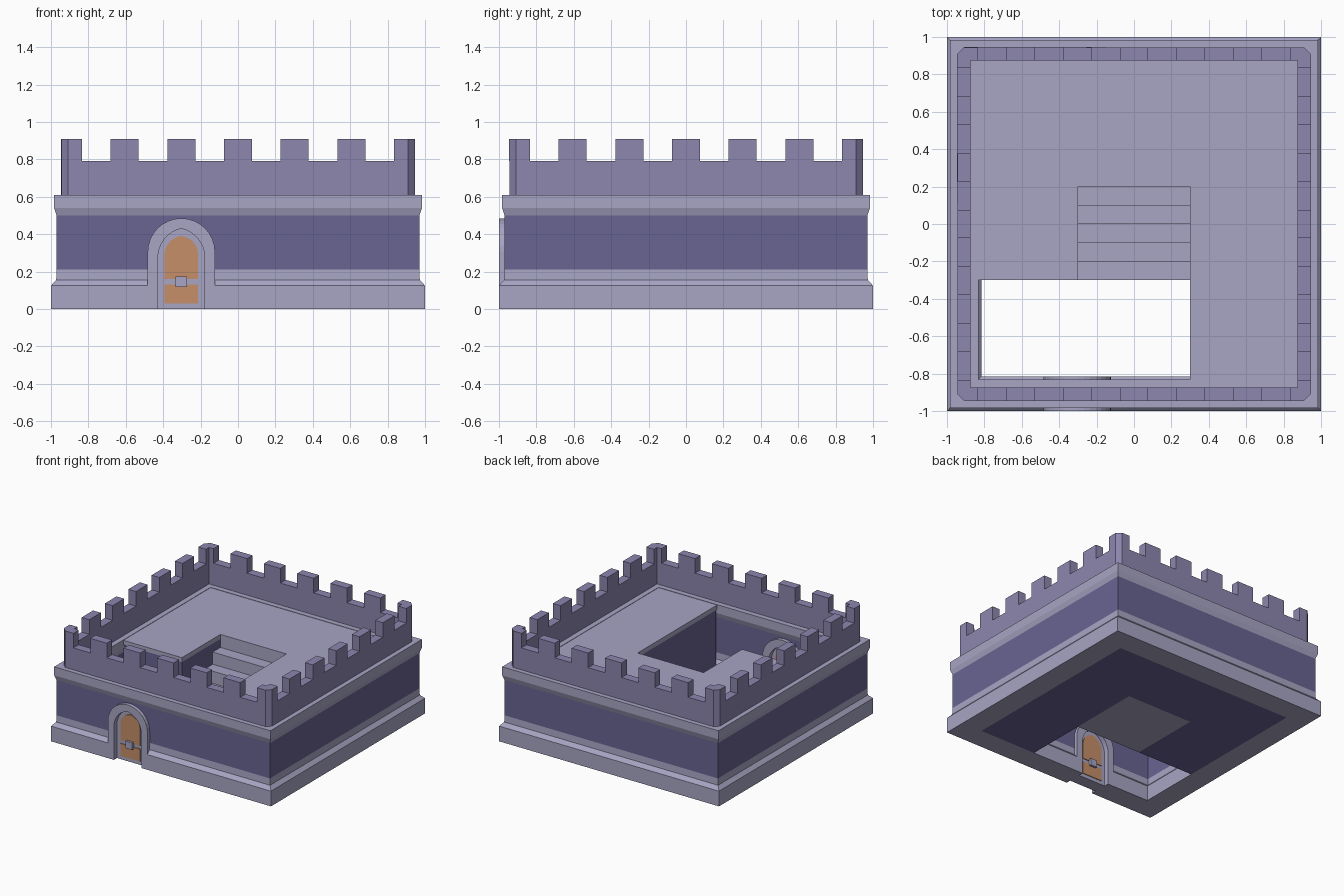
import bpy
import bmesh
import math
from mathutils import Matrix

cube = bpy.data.objects.get("Cube")
if cube:
    bpy.data.objects.remove(cube, do_unlink=True)


def material(name, rgb):
    m = bpy.data.materials.new(name)
    m.use_nodes = True
    lin = [((c / 255 + 0.055) / 1.055) ** 2.4 for c in rgb]
    m.diffuse_color = (*lin, 1)
    m.node_tree.nodes["Principled BSDF"].inputs["Base Color"].default_value = (*lin, 1)
    return m


STONE = material("pale stone", (168, 165, 196))
WALL = material("dark wall", (105, 100, 146))
PARAPET = material("violet stone", (141, 134, 175))
WOOD = material("door wood", (197, 143, 104))


def finish(name, bm, *mats):
    bmesh.ops.recalc_face_normals(bm, faces=bm.faces)
    mesh = bpy.data.meshes.new(name)
    bm.to_mesh(mesh)
    bm.free()
    for m in mats:
        mesh.materials.append(m)
    ob = bpy.data.objects.new(name, mesh)
    bpy.context.collection.objects.link(ob)
    return ob


def add_prism(bm, pts, lo, hi, axis="z"):
    """Extrude a 2D outline along an axis."""
    place = {"x": lambda a, b, d: (d, a, b),
             "y": lambda a, b, d: (a, d, b),
             "z": lambda a, b, d: (a, b, d)}[axis]
    low = [bm.verts.new(place(a, b, lo)) for a, b in pts]
    high = [bm.verts.new(place(a, b, hi)) for a, b in pts]
    bm.faces.new(low)
    bm.faces.new(high)
    for i in range(len(pts)):
        j = (i + 1) % len(pts)
        bm.faces.new((low[i], low[j], high[j], high[i]))
    return low + high


def prism(name, pts, lo, hi, axis, mat):
    bm = bmesh.new()
    add_prism(bm, pts, lo, hi, axis)
    return finish(name, bm, mat)


def rect(a0, a1, b0, b1):
    return [(a0, b0), (a1, b0), (a1, b1), (a0, b1)]


DOOR_X = -0.303
MID = 0.9075          # centre line of the outer wall


def arch(half, bottom, spring, top, steps=8):
    """Round or pointed arch outline, from right foot to left foot."""
    h = top - spring
    radius = (h * h + half * half) / (2 * half)
    end = math.atan2(h, radius - (radius - half) - half + (radius - half))
    if abs(h - half) < 1e-6:
        end = math.pi / 2
    side = [(half - radius + radius * math.cos(end * i / steps),
             spring + radius * math.sin(end * i / steps)) for i in range(steps + 1)]
    side[-1] = (0, top)
    right = [(half, bottom)] + side
    left = [(-x, z) for x, z in reversed(right[:-1])]
    return [(DOOR_X + x, z) for x, z in right + left]


# Outer wall: moulded profile swept round the square
outer = [(1, 0), (1, 0.125), (0.972, 0.155), (0.97, 0.21),
         (0.97, 0.5), (0.983, 0.54), (0.983, 0.61)]
profile = outer + [(2 * MID - r, z) for r, z in reversed(outer)]
bm = bmesh.new()
loops = [[bm.verts.new((sx * r, sy * r, z)) for r, z in profile]
         for sx, sy in ((-1, -1), (1, -1), (1, 1), (-1, 1))]
for k in range(4):
    a, b = loops[k], loops[(k + 1) % 4]
    for i in range(len(profile)):
        j = (i + 1) % len(profile)
        f = bm.faces.new((a[i], a[j], b[j], b[i]))
        f.material_index = int(0.25 < f.calc_center_median().z < 0.45)
outer_wall = finish("outer_wall", bm, STONE, WALL)

# Doorway cut through the wall
cutter = prism("doorway_cutter", arch(0.18, -0.1, 0.305, 0.485), -1.1, -0.7, "y", STONE)
cutter.hide_render = True
mod = outer_wall.modifiers.new("doorway", "BOOLEAN")
mod.operation = "DIFFERENCE"
mod.solver = "EXACT"
mod.object = cutter
bpy.context.view_layer.objects.active = outer_wall
bpy.ops.object.modifier_apply(modifier=mod.name)
bpy.data.objects.remove(cutter, do_unlink=True)

# Door surround: strip between the round and the pointed arch
bm = bmesh.new()
rings = []
for y in (-1, 2 * -MID + 1):
    for line in (arch(0.18, 0, 0.305, 0.485), arch(0.125, 0, 0.275, 0.43)):
        rings.append([bm.verts.new((x, y, z)) for x, z in line])
cycle = [rings[0], rings[1], rings[3], rings[2]]
for a, b in zip(cycle, cycle[1:] + cycle[:1]):
    for i in range(len(a) - 1):
        bm.faces.new((a[i], a[i + 1], b[i + 1], b[i]))
for i in (0, -1):
    bm.faces.new([r[i] for r in cycle])
finish("door_surround", bm, STONE)

# Door slab, with wood panels and a latch on both sides
DEPTH = 0.0525
prism("door_slab", arch(0.125, 0, 0.275, 0.43), -MID - DEPTH, -MID + DEPTH, "y", STONE)
for side, s in (("outer", -1), ("inner", 1)):
    def layer(name, pts, thick, mat):
        y = -MID + s * DEPTH
        prism(side + name, pts, y, y + s * thick, "y", mat)
    layer("_upper_panel", arch(0.09, 0.16, 0.29, 0.39), 0.006, WOOD)
    layer("_lower_panel", rect(DOOR_X - 0.09, DOOR_X + 0.09, 0.03, 0.132), 0.006, WOOD)
    layer("_latch", rect(DOOR_X - 0.03, DOOR_X + 0.03, 0.117, 0.175), 0.025, STONE)


# Solid core and roof, both leaving the room and stairwell open
def plan(r, back):
    return [(0.3, -r), (r, -r), (r, r), (-r, r),
            (-r, -0.3), (-0.3, -0.3), (-0.3, back), (0.3, back)]


prism("inner_core", plan(0.815, 0.3), 0, 0.57, "z", WALL)
prism("roof", plan(0.84, 0.2), 0.57, 0.607, "z", STONE)

# Stairs rising to the roof
steps = [(0.3, 0), (-0.3, 0)]
for i in range(6):
    y = -0.3 + 0.1 * i
    steps += [(y, 0.1 * (i + 1)), (y + 0.1, 0.1 * (i + 1))]
prism("stairs", steps, -0.3, 0.3, "x", STONE)

# Parapet: one side with merlons and a chamfered corner, turned four times
OUT, IN, CH = 0.945, 0.875, 0.91
mitre = (OUT + CH) / 2
side_plan = [(-CH, -OUT), (CH, -OUT), (mitre, -mitre),
             (IN, -IN), (-IN, -IN), (-mitre, -mitre)]
corner_plan = [(-OUT, -0.835), (-OUT, -CH), (-CH, -OUT), (-0.835, -OUT),
               (-0.835, -IN), (-IN, -IN), (-IN, -0.835)]
bm = bmesh.new()
for k in range(4):
    verts = add_prism(bm, side_plan, 0.6, 0.79)
    verts += add_prism(bm, corner_plan, 0.79, 0.91)
    for i in range(-2, 3):
        x = 0.303 * i
        verts += add_prism(bm, rect(x - 0.075, x + 0.075, -OUT, -IN), 0.79, 0.91)
    bmesh.ops.rotate(bm, verts=verts, cent=(0, 0, 0),
                     matrix=Matrix.Rotation(k * math.pi / 2, 3, "Z"))
finish("parapet", bm, PARAPET)
